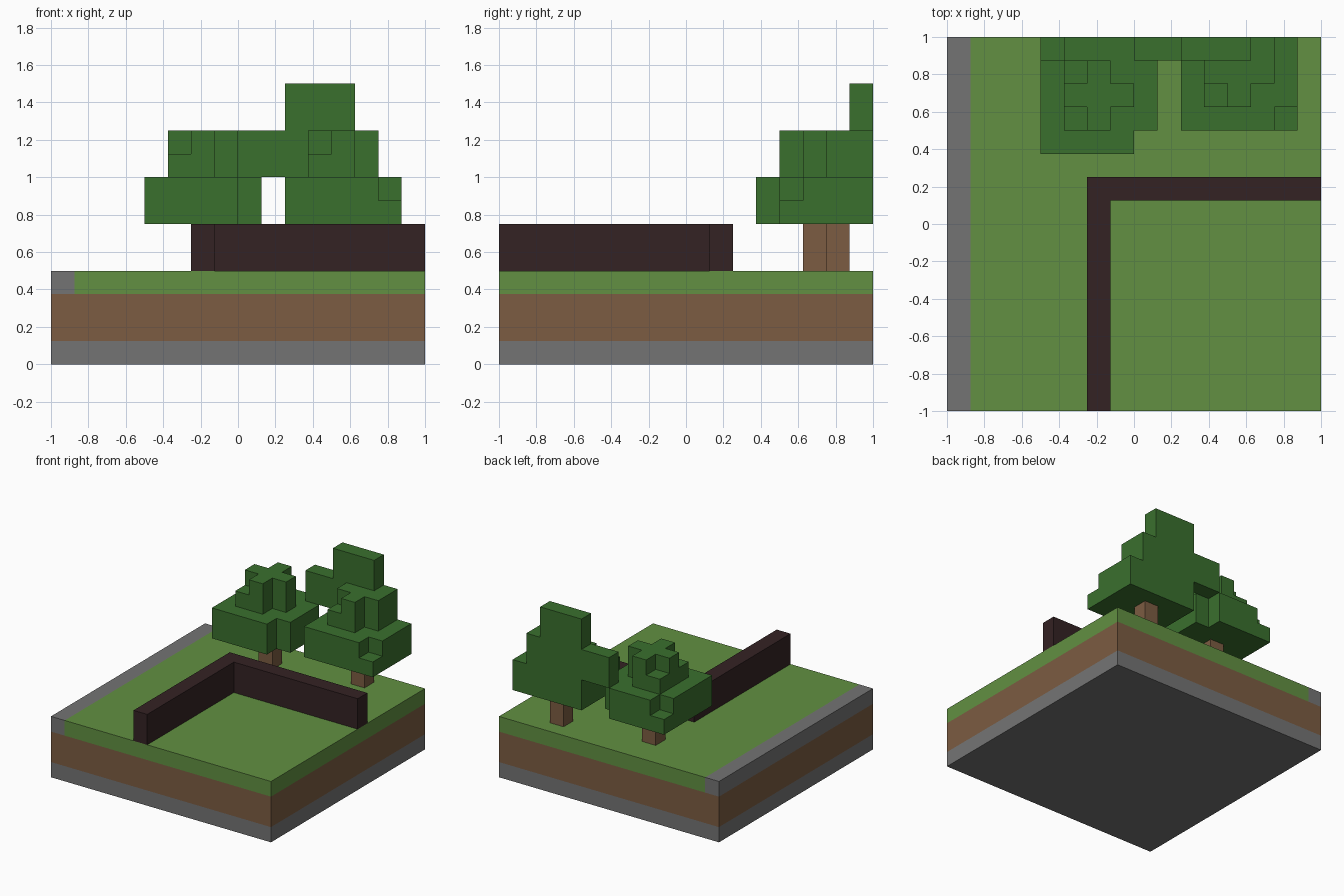
import bpy
import bmesh
from mathutils import Vector

U = 0.125  # edge length of one block
HALF = 8   # half the width of the plot, in blocks

if "Cube" in bpy.data.objects:
    bpy.data.objects.remove(bpy.data.objects["Cube"])


def material(name, color):
    mat = bpy.data.materials.new(name)
    mat.use_nodes = True
    rgba = (*color, 1)
    mat.diffuse_color = rgba
    bsdf = mat.node_tree.nodes["Principled BSDF"]
    bsdf.inputs["Base Color"].default_value = rgba
    bsdf.inputs["Roughness"].default_value = 0.9
    return mat


STONE = material("stone grey", (0.175, 0.175, 0.175))
EARTH = material("earth brown", (0.2, 0.107, 0.054))
GRASS = material("grass green", (0.122, 0.28, 0.054))
LEAF = material("leaf green", (0.042, 0.162, 0.027))
HEDGE = material("dark wood", (0.034, 0.016, 0.017))


def block(x0, x1, y0, y1, z0, z1):
    """Set of unit cells filling a box; x and y are counted from the centre."""
    return {(x, y, z) for x in range(x0, x1)
            for y in range(y0, y1) for z in range(z0, z1)}


def build(name, cells, mat):
    """Skin a set of cells with its outer faces only, merged into flat panels."""
    bm = bmesh.new()
    axes = [Vector((1, 0, 0)), Vector((0, 1, 0)), Vector((0, 0, 1))]
    for cell in cells:
        centre = Vector(cell) + Vector((0.5, 0.5, 0.5))
        for i, axis in enumerate(axes):
            for sign in (-1, 1):
                n = axis * sign
                if tuple(int(c + d) for c, d in zip(cell, n)) in cells:
                    continue
                a, b = axes[(i + 1) % 3] / 2, axes[(i + 2) % 3] / 2 * sign
                mid = centre + n / 2
                corners = (mid - a - b, mid + a - b, mid + a + b, mid - a + b)
                bm.faces.new([bm.verts.new(c * U) for c in corners])
    bmesh.ops.remove_doubles(bm, verts=bm.verts, dist=U / 100)
    bmesh.ops.dissolve_limit(bm, angle_limit=0.01, verts=bm.verts, edges=bm.edges)
    mesh = bpy.data.meshes.new(name)
    bm.to_mesh(mesh)
    bm.free()
    mesh.materials.append(mat)
    obj = bpy.data.objects.new(name, mesh)
    bpy.context.collection.objects.link(obj)
    return obj


def canopy(cx, cy, missing):
    """Wide two-block skirt, smaller square above, and a cross on top."""
    cells = block(cx - 2, cx + 3, cy - 2, cy + 3, 6, 8)
    cells |= block(cx - 1, cx + 2, cy - 1, cy + 2, 8, 9)
    cells |= block(cx - 1, cx + 2, cy, cy + 1, 9, 10)
    cells |= block(cx, cx + 1, cy - 1, cy + 2, 9, 10)
    cells -= {(cx + x, cy + y, z) for x, y, z in missing}
    return {c for c in cells if c[1] < HALF}  # trimmed at the plot edge


# Layered ground
build("stone_base", block(-HALF, HALF, -HALF, HALF, 0, 1), STONE)
build("earth_layer", block(-HALF, HALF, -HALF, HALF, 1, 3), EARTH)
build("grass_layer", block(1 - HALF, HALF, -HALF, HALF, 3, 4), GRASS)
build("stone_path", block(-HALF, 1 - HALF, -HALF, HALF, 3, 4), STONE)

# L-shaped wall
build("wall", block(-2, -1, -HALF, 2, 4, 6) | block(-2, HALF, 1, 2, 4, 6), HEDGE)

# Trees, with irregular corners left out of the foliage
trees = {
    "right_tree": (-2, 5, [(2, -2, 6), (2, -2, 7), (2, 2, 6), (2, 2, 7),
                           (-2, 2, 7), (1, -1, 8), (1, 1, 8)]),
    "left_tree": (4, 6, [(2, -2, 7), (1, -1, 8)]),
}
for name, (cx, cy, missing) in trees.items():
    build(name + "_trunk", block(cx, cx + 1, cy, cy + 1, 4, 6), EARTH)
    build(name + "_leaves", canopy(cx, cy, missing), LEAF)

# Foliage slice of a taller tree standing past the back edge
build("back_tree_leaves",
      block(0, 6, HALF - 1, HALF, 8, 10) | block(2, 5, HALF - 1, HALF, 10, 12), LEAF)
